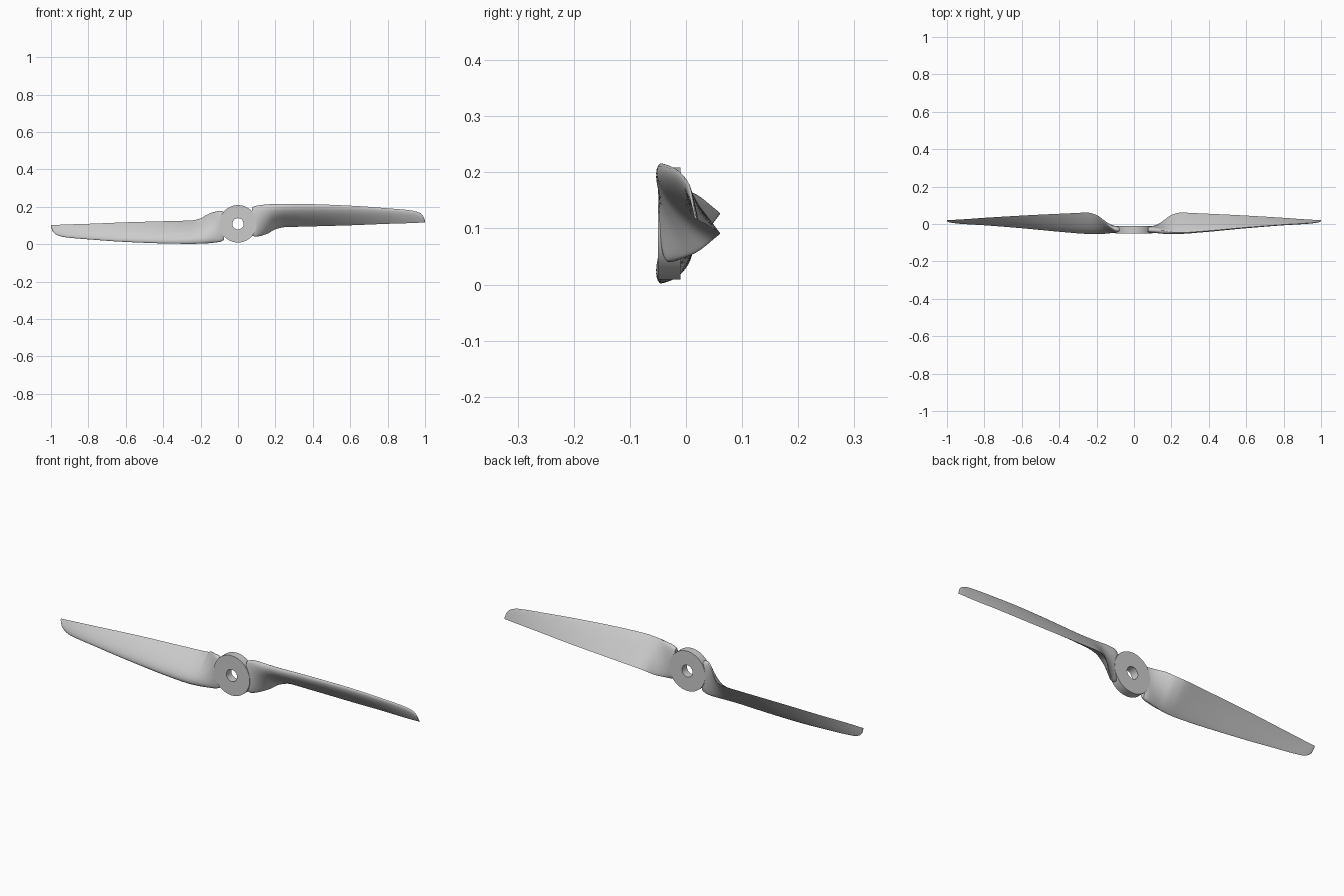
import bpy, bmesh, math

if "Cube" in bpy.data.objects:
    bpy.data.objects.remove(bpy.data.objects["Cube"])

CZ = 0.109          # height of the hub axis
HALF = 20           # chord steps per blade surface

# stations: x, lead y, lead z, trail y, trail z, thickness, airfoil weight
STATIONS = [
    (0.075, -.031, .196, -.030, .046, .030, 0.0),
    (0.095, -.032, .205, -.027, .040, .037, 0.0),
    (0.120, -.034, .209, -.014, .044, .037, 0.2),
    (0.160, -.040, .213, .018, .057, .036, 0.6),
    (0.200, -.044, .215, .048, .080, .034, 0.9),
    (0.250, -.046, .216, .061, .091, .032, 1.0),
    (0.350, -.040, .215, .057, .094, .027, 1.0),
    (0.600, -.018, .206, .045, .101, .018, 1.0),
    (0.800, -.003, .192, .033, .109, .012, 1.0),
    (0.930, .005, .180, .024, .113, .009, 1.0),
    (0.970, .009, .168, .022, .115, .007, 1.0),
    (0.990, .012, .150, .021, .116, .005, 1.0),
    (1.000, .016, .124, .020, .116, .003, 1.0),
]


def slope(i, k):
    """Monotone tangent of column k at station i."""
    if i in (0, len(STATIONS) - 1):
        j = min(i, len(STATIONS) - 2)
        return (STATIONS[j + 1][k] - STATIONS[j][k]) / (STATIONS[j + 1][0] - STATIONS[j][0])
    p, q, r = STATIONS[i - 1], STATIONS[i], STATIONS[i + 1]
    a, b = (q[k] - p[k]) / (q[0] - p[0]), (r[k] - q[k]) / (r[0] - q[0])
    return 2 * a * b / (a + b) if a * b > 0 else 0.0


def station(i, t):
    """Smooth interpolation between stations i and i + 1."""
    a, b = STATIONS[i], STATIONS[i + 1]
    h = b[0] - a[0]
    out = [a[0] + h * t]
    for k in range(1, 7):
        out.append((2*t**3 - 3*t*t + 1) * a[k] + (t**3 - 2*t*t + t) * h * slope(i, k)
                   + (3*t*t - 2*t**3) * b[k] + (t**3 - t*t) * h * slope(i + 1, k))
    return out


def section(x, ly, lz, ty, tz, thick, w):
    """Closed cross-section: oval at the root, flat-backed airfoil further out."""
    cy, cz = ty - ly, tz - lz
    length = math.hypot(cy, cz)
    ny, nz = cz / length, -cy / length      # towards the front
    pts = []
    for j in range(2 * HALF):
        a = math.pi * j / HALF
        s = (1 - math.cos(a)) / 2
        foil = 5 * (.2969 * math.sqrt(s) - .126 * s - .3516 * s*s + .2843 * s**3 - .1036 * s**4)
        oval = abs(math.sin(a)) ** 0.6 / 2
        half = thick * (foil * w + oval * (1 - w))
        off = (half if j < HALF else -half) + 0.7 * w * thick * foil
        pts.append((x, ly + cy * s + ny * off, lz + cz * s + nz * off - CZ))
    return pts


def finish(name, bm):
    bmesh.ops.recalc_face_normals(bm, faces=bm.faces)
    mesh = bpy.data.meshes.new(name)
    bm.to_mesh(mesh)
    bm.free()
    ob = bpy.data.objects.new(name, mesh)
    bpy.context.collection.objects.link(ob)
    ob.location.z = CZ
    bpy.context.view_layer.objects.active = ob
    ob.select_set(True)
    bpy.ops.object.shade_smooth_by_angle(angle=math.radians(40))
    ob.select_set(False)
    return ob


def bridge(bm, r0, r1):
    n = len(r0)
    for j in range(n):
        bm.faces.new((r0[j], r0[(j + 1) % n], r1[(j + 1) % n], r1[j]))


# right blade, lofted through the stations
bm = bmesh.new()
rows = [station(i, t / 4) for i in range(len(STATIONS) - 1) for t in range(4)]
rows.append(STATIONS[-1])
rings = [[bm.verts.new(p) for p in section(*r)] for r in rows]
for r0, r1 in zip(rings, rings[1:]):
    bridge(bm, r0, r1)
bm.faces.new(rings[0])
bm.faces.new(rings[-1])
blade = finish("right_blade", bm)

# left blade is the same blade turned half a revolution
left = bpy.data.objects.new("left_blade", blade.data)
bpy.context.collection.objects.link(left)
left.location.z = CZ
left.rotation_euler.y = math.pi

# hub disc with a shaft hole
bm = bmesh.new()
loop = [(0.03, -0.05), (0.1, -0.05), (0.1, -0.01), (0.03, -0.01)]
rings = [[bm.verts.new((r * math.cos(a), y, r * math.sin(a)))
          for a in (2 * math.pi * k / 64 for k in range(64))] for r, y in loop]
for k in range(4):
    bridge(bm, rings[k], rings[(k + 1) % 4])
finish("hub", bm)
